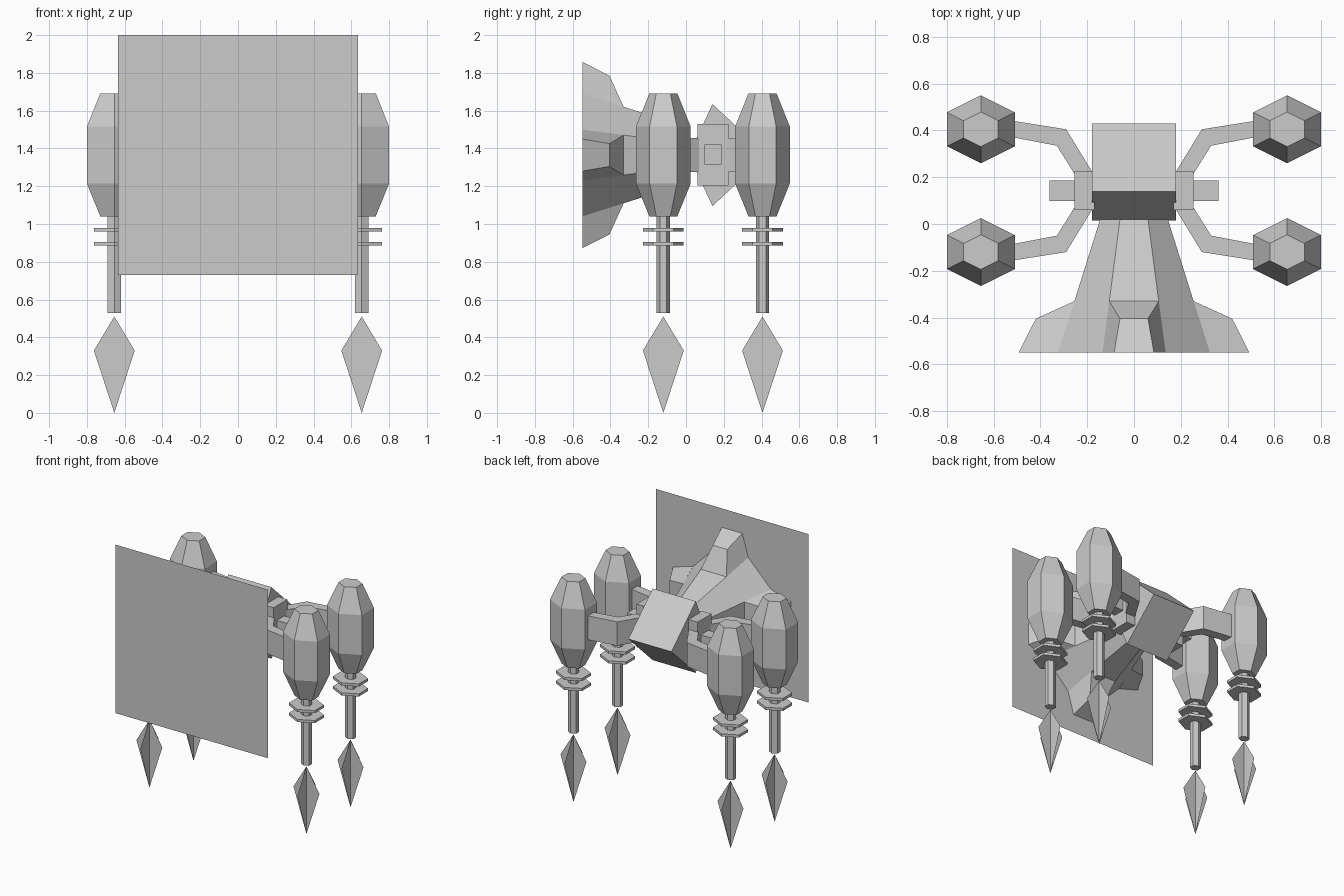
import bpy, bmesh
from math import sin, cos, pi, sqrt

cube = bpy.data.objects.get("Cube")
if cube:
    bpy.data.objects.remove(cube, do_unlink=True)

grey = bpy.data.materials.new("light_grey")
grey.use_nodes = True
colour = (0.6, 0.6, 0.6, 1)
grey.diffuse_color = colour
grey.node_tree.nodes["Principled BSDF"].inputs["Base Color"].default_value = colour

MID = 1.365      # height of the body axis
ARM_Y = 0.1425   # arms mirror front to back about this line


def loft(name, rings, cap_start=True, cap_end=True):
    """Skin a list of equal-length point rings into one flat-shaded object."""
    bm = bmesh.new()
    loops = [[bm.verts.new(p) for p in ring] for ring in rings]
    n = len(loops[0])
    for a, b in zip(loops, loops[1:]):
        for i in range(n):
            j = (i + 1) % n
            bm.faces.new((a[i], a[j], b[j], b[i]))
    if cap_start:
        bm.faces.new(loops[0][::-1])
    if cap_end:
        bm.faces.new(loops[-1])
    bmesh.ops.recalc_face_normals(bm, faces=bm.faces)
    return finish(name, bm)


def finish(name, bm):
    mesh = bpy.data.meshes.new(name)
    bm.to_mesh(mesh)
    bm.free()
    mesh.materials.append(grey)
    obj = bpy.data.objects.new(name, mesh)
    bpy.context.collection.objects.link(obj)
    return obj


def sheet(name, points):
    bm = bmesh.new()
    bm.faces.new([bm.verts.new(p) for p in points])
    return finish(name, bm)


def box(name, x, y, z):
    ring = [(x[0], y[0]), (x[1], y[0]), (x[1], y[1]), (x[0], y[1])]
    return loft(name, [[(a, b, h) for a, b in ring] for h in z])


def hexagon(cx, cy, r, z):
    """Hexagon pointing along y, stretched to be as wide as it is deep."""
    pts = [(r * cos(pi / 2 + k * pi / 3), r * sin(pi / 2 + k * pi / 3)) for k in range(6)]
    return [(cx + x * 2 / sqrt(3), cy + y, z) for x, y in pts]


def hex_column(name, cx, cy, profile):
    return loft(name, [hexagon(cx, cy, r, z) for r, z in profile])


# Flat square front panel
sheet("front_panel", [(-0.635, -0.55, 0.73), (0.635, -0.55, 0.73),
                      (0.635, -0.55, 2), (-0.635, -0.55, 2)])

# Kite-section core
kite = [(0.14, MID + 0.27), (0.43, MID), (0.14, MID - 0.27), (0.015, MID)]
loft("core", [[(x, y, z) for y, z in kite] for x in (-0.18, 0.18)])


# Octagonal horn flaring towards the panel
def octagon(r, y):
    R = r / cos(pi / 8)
    return [(R * cos(pi / 8 + k * pi / 4), y, MID + R * sin(pi / 8 + k * pi / 4))
            for k in range(8)]


loft("horn", [octagon(0.145, 0.02), octagon(0.255, -0.33), octagon(0.325, -0.549)],
     cap_end=False)

# Four tapered fins around the horn mouth: (half width, y, radius)
fin_base = [(-0.106, -0.33, 0.255), (0.106, -0.33, 0.255),
            (0.135, -0.549, 0.325), (-0.135, -0.549, 0.325)]
fin_tip = [(-0.06, -0.405, 0.42), (0.06, -0.405, 0.42),
           (0.085, -0.549, 0.493), (-0.085, -0.549, 0.493)]
for i, side in enumerate(("left", "top", "right", "bottom")):
    c, s = round(cos(i * pi / 2)), round(sin(i * pi / 2))
    loft("fin_" + side,
         [[(r * c - w * s, y, MID + r * s + w * c) for w, y, r in ring]
          for ring in (fin_base, fin_tip)], cap_start=False)

# Side mounts, arms and pods
arm_plan = [(0.53, 0.443), (0.29, 0.405), (0.18, 0.225),
            (0.255, 0.215), (0.33, 0.335), (0.53, 0.373)]
for sx, side in ((1, "left"), (-1, "right")):
    box("mount_" + side, (sx * 0.17, sx * 0.255), (0.06, 0.225), (1.205, 1.53))
    box("peg_" + side, (sx * 0.25, sx * 0.362), (0.098, 0.187), (1.315, 1.42))

    for sy, end in ((1, "back"), (-1, "front")):
        tag = end + "_" + side
        cx, cy = sx * 0.655, ARM_Y + sy * 0.2625
        loft("arm_" + tag, [[(sx * x, ARM_Y + sy * (y - ARM_Y), z) for x, y in arm_plan]
                            for z in (1.275, 1.455)])
        hex_column("pod_" + tag, cx, cy,
                   [(0.074, 1.04), (0.145, 1.215), (0.145, 1.515), (0.074, 1.692)])
        hex_column("stem_" + tag, cx, cy, [(0.035, 0.53), (0.035, 1.05)])
        for label, z in (("lower", 0.885), ("upper", 0.96)):
            hex_column(label + "_ring_" + tag, cx, cy, [(0.108, z), (0.108, z + 0.02)])

        # Flame made of two crossed diamond sheets
        diamond = [(0, 0), (0.108, 0.33), (0, 0.51), (-0.108, 0.33)]
        sheet("flame_across_" + tag, [(cx + d, cy, z) for d, z in diamond])
        sheet("flame_along_" + tag, [(cx, cy + d, z) for d, z in diamond])
